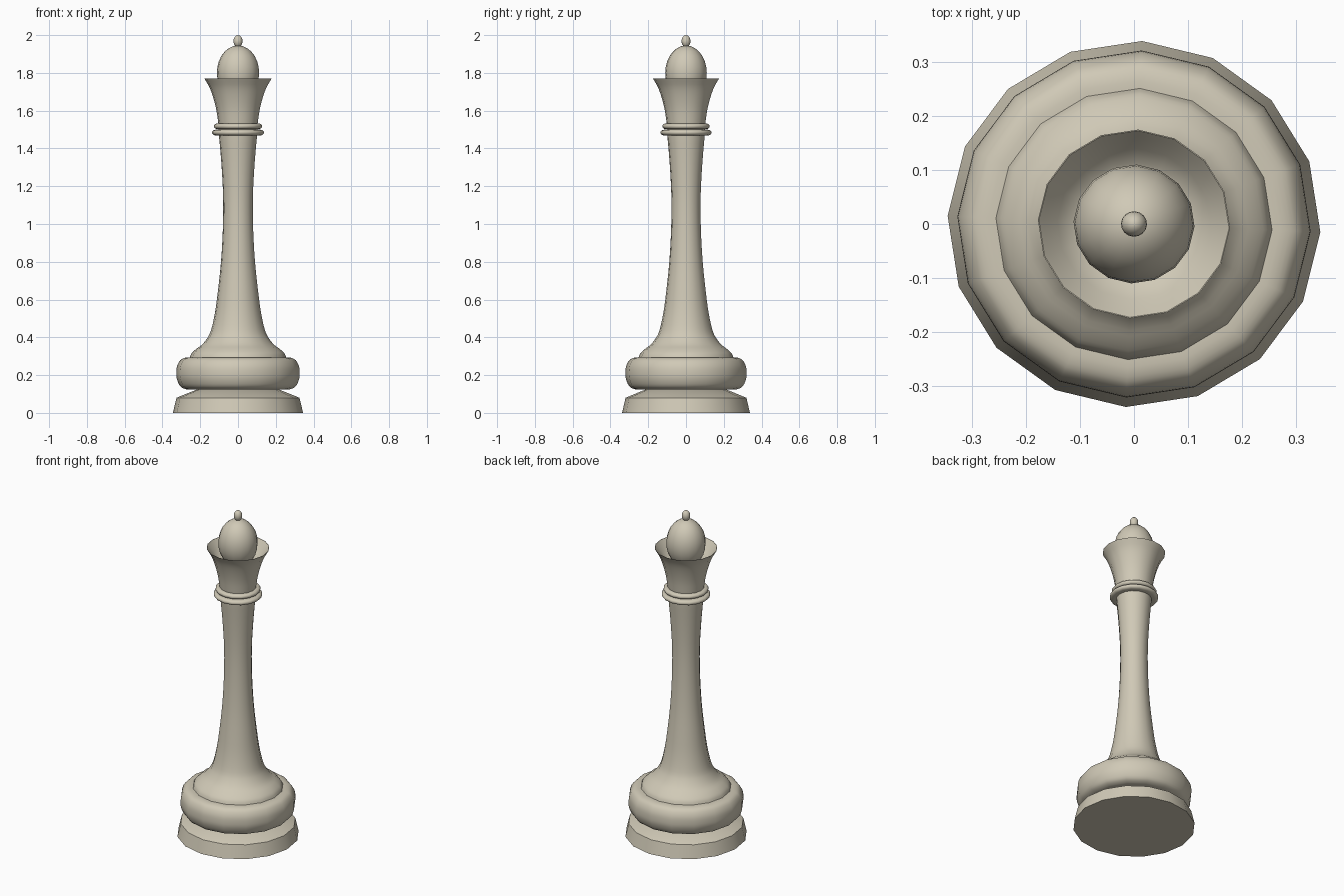
import bpy, bmesh, math
from mathutils import Vector

SIDES = 16
TURN = math.radians(-2.5)
SQUASH = 0.982          # the turned shape is slightly narrower front to back

cube = bpy.data.objects.get("Cube")
if cube:
    bpy.data.objects.remove(cube, do_unlink=True)

ivory = bpy.data.materials.new("warm_ivory")
ivory.use_nodes = True
ivory.diffuse_color = (0.63, 0.585, 0.47, 1)
bsdf = next(n for n in ivory.node_tree.nodes if n.type == "BSDF_PRINCIPLED")
bsdf.inputs["Base Color"].default_value = ivory.diffuse_color
bsdf.inputs["Roughness"].default_value = 0.6


def curve(points, steps=3):
    """Round a list of (radius, height) points into a smooth profile."""
    p = [Vector(q) for q in points]
    p = [p[0] * 2 - p[1]] + p + [p[-1] * 2 - p[-2]]
    out = []
    for a, b, c, d in zip(p, p[1:], p[2:], p[3:]):
        for i in range(steps):
            t = i / steps
            out.append((b * 2 + (c - a) * t + (a * 2 - b * 5 + c * 4 - d) * t**2
                        + (b * 3 - a - c * 3 + d) * t**3) / 2)
    return [tuple(v) for v in out] + [points[-1]]


def oval(radius, height, z, r0=0.0, start=-90, end=90, steps=14):
    """Arc of an ellipse, from start to end degrees."""
    angles = [math.radians(start + (end - start) * i / steps) for i in range(steps + 1)]
    return [(r0 + radius * math.cos(a), z + height * math.sin(a)) for a in angles]


def lathe(name, profile):
    """Turn a profile, listed from bottom to top, around the z axis."""
    bm = bmesh.new()
    rings = []
    for r, z in profile:
        if r < 1e-4:
            rings.append([bm.verts.new((0, 0, z))] * SIDES)
            continue
        ring = []
        for i in range(SIDES):
            a = TURN + math.tau * i / SIDES
            ring.append(bm.verts.new((r * math.cos(a), SQUASH * r * math.sin(a), z)))
        rings.append(ring)
    for low, high in zip(rings, rings[1:]):
        for i in range(SIDES):
            j = (i + 1) % SIDES
            corners = list(dict.fromkeys((low[i], low[j], high[j], high[i])))
            if len(corners) > 2:
                bm.faces.new(corners)
    bmesh.ops.recalc_face_normals(bm, faces=bm.faces)
    mesh = bpy.data.meshes.new(name)
    bm.to_mesh(mesh)
    bm.free()
    mesh.materials.append(ivory)
    obj = bpy.data.objects.new(name, mesh)
    bpy.context.collection.objects.link(obj)
    bpy.ops.object.select_all(action="DESELECT")
    obj.select_set(True)
    bpy.context.view_layer.objects.active = obj
    bpy.ops.object.shade_smooth_by_angle(angle=math.radians(30))
    return obj


# Foot: tapered plinth with a sloping top
lathe("plinth", [(0, 0), (0.345, 0), (0.326, 0.08), (0.22, 0.123), (0, 0.123)])

# Rounded cushion above the plinth
lathe("cushion", [(0, 0.123)] + curve([
    (0.255, 0.123), (0.28, 0.126), (0.307, 0.142), (0.324, 0.18), (0.327, 0.215),
    (0.322, 0.25), (0.305, 0.28), (0.28, 0.292), (0.25, 0.294)]) + [(0, 0.294)])

# Flared, waisted stem
lathe("stem", [(0, 0.29)] + curve([
    (0.256, 0.293), (0.246, 0.315), (0.222, 0.338), (0.19, 0.362), (0.162, 0.397),
    (0.142, 0.44), (0.122, 0.53), (0.107, 0.64), (0.09, 0.8), (0.08, 0.98),
    (0.079, 1.15), (0.088, 1.32), (0.102, 1.48)]) + [(0.104, 1.54), (0, 1.54)])

# Two thin collar rings
for name, radius, z in (("lower_ring", 0.138, 1.484), ("upper_ring", 0.128, 1.517)):
    lathe(name, [(0.09, z - 0.015)] + oval(0.02, 0.015, z, radius - 0.02, steps=8)
          + [(0.09, z + 0.015)])

# Flared hollow crown
lathe("crown", [(0, 1.53)] + curve([
    (0.104, 1.53), (0.114, 1.6), (0.13, 1.665), (0.151, 1.723), (0.178, 1.77)])
    + curve([(0.176, 1.77), (0.15, 1.738), (0.125, 1.712), (0.09, 1.695), (0, 1.69)]))

# Domed cap and its small finial
lathe("dome", oval(0.112, 0.144, 1.801))
lathe("finial", oval(0.024, 0.032, 1.968, steps=10))
